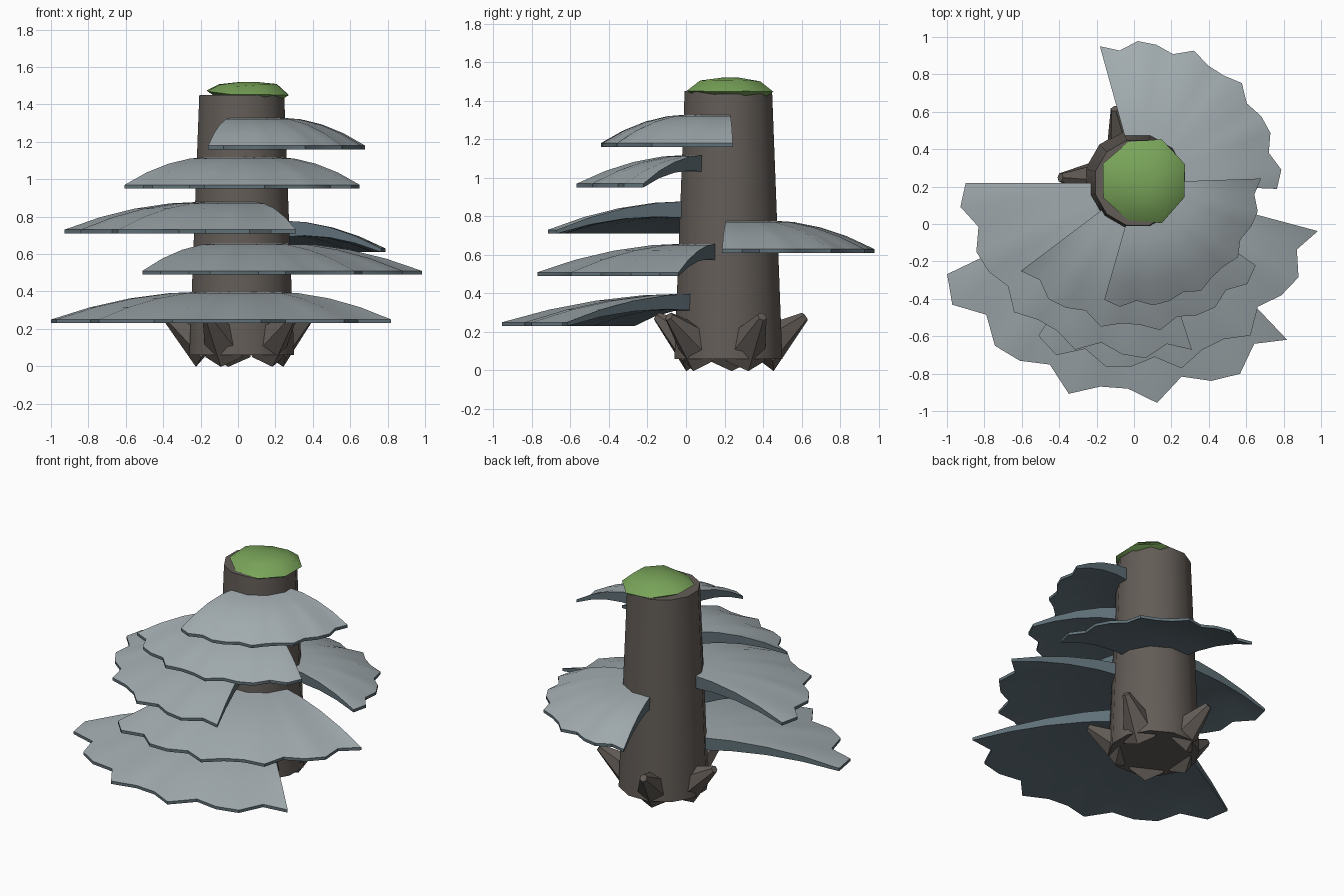
import bpy, bmesh, math
from mathutils import Vector

if "Cube" in bpy.data.objects:
    bpy.data.objects.remove(bpy.data.objects["Cube"])

CX, CY = 0.02, 0.22          # trunk axis


def material(name, rgb):
    m = bpy.data.materials.new(name)
    m.diffuse_color = (*rgb, 1)
    m.use_nodes = True
    m.node_tree.nodes["Principled BSDF"].inputs["Base Color"].default_value = m.diffuse_color
    return m


BARK = material("bark", (0.125, 0.108, 0.095))
TOP = material("shelf grey", (0.36, 0.41, 0.43))
UNDER = material("shelf blue grey", (0.115, 0.16, 0.185))
MOSS = material("moss green", (0.19, 0.37, 0.10))


def finish(name, bm, mats, angle):
    bmesh.ops.recalc_face_normals(bm, faces=bm.faces)
    mesh = bpy.data.meshes.new(name)
    bm.to_mesh(mesh)
    bm.free()
    ob = bpy.data.objects.new(name, mesh)
    bpy.context.collection.objects.link(ob)
    for m in mats:
        mesh.materials.append(m)
    bpy.ops.object.select_all(action='DESELECT')
    ob.select_set(True)
    bpy.context.view_layer.objects.active = ob
    bpy.ops.object.shade_smooth_by_angle(angle=math.radians(angle))
    return ob


def loft(bm, rings):
    """Join closed rings of points and cap both ends."""
    rows = [[bm.verts.new(p) for p in r] for r in rings]
    n = len(rows[0])
    for a, b in zip(rows, rows[1:]):
        for i in range(n):
            j = (i + 1) % n
            bm.faces.new((a[i], a[j], b[j], b[i]))
    bm.faces.new(rows[0])
    bm.faces.new(rows[-1])


def circle(x, y, z, r, n, wob=0.0, tilt=0.0):
    pts = []
    for i in range(n):
        a = 2 * math.pi * (i + 0.5) / n
        rr = r * (1 + wob * math.sin(i * 2.3))
        dx = rr * math.cos(a)
        pts.append((x + dx, y + rr * math.sin(a), z + tilt * dx + wob * 0.2 * math.cos(i * 1.9)))
    return pts


# trunk
bm = bmesh.new()
loft(bm, [circle(CX, CY, 0.06, 0.29, 12), circle(CX, CY, 1.45, 0.235, 12)])
finish("trunk", bm, [BARK], 35)

# roots: blunt six-sided cones leaning out and up
for k, deg in enumerate((25, 107, 176, 243, 312)):
    a = math.radians(deg)
    out = Vector((math.cos(a), math.sin(a), 0))
    side = Vector((-math.sin(a), math.cos(a), 0))
    base = Vector((CX, CY, 0.10)) + out * 0.17
    tip = Vector((CX, CY, 0.28)) + out * 0.415
    up = (tip - base).normalized().cross(side)
    rings = []
    for c, r in ((base, 0.128), (tip, 0.025)):
        rings.append([c + r * (up * math.cos(i * math.pi / 3) + side * math.sin(i * math.pi / 3))
                      for i in range(6)])
    bm = bmesh.new()
    loft(bm, rings)
    finish(f"root_{k + 1}", bm, [BARK], 30)

# bracket shelves: drooping fan sectors with a ragged rim
RAG = (0, .05, -.05, .025, .01, -.045, .05, -.02, -.025, .045, -.06, 0, .025, -.06, .025)
RINGS = 5


def shelf(name, start, radius, z, rag=1.0, flip=False):
    bm = bmesh.new()
    rag_list = RAG[::-1] if flip else RAG
    n = len(RAG)
    top, low = [], []
    for i, w in enumerate(rag_list):
        a = math.radians(start + 108 * i / (n - 1))
        for t_row, is_top in ((top, True), (low, False)):
            col = []
            for k in range(RINGS):
                t = k / (RINGS - 1)
                r = 0.2 + (radius * (1 + w * rag) - 0.2) * t
                h = z - 0.15 * t * t - (0 if is_top else 0.09 - 0.07 * t)
                col.append(bm.verts.new((CX + r * math.cos(a), CY + r * math.sin(a), h)))
            t_row.append(col)
    for i in range(n - 1):
        for k in range(RINGS - 1):
            bm.faces.new((top[i][k], top[i][k + 1], top[i + 1][k + 1], top[i + 1][k]))
            f = bm.faces.new((low[i][k], low[i + 1][k], low[i + 1][k + 1], low[i][k + 1]))
            f.material_index = 1
        for k in (0, RINGS - 1):          # inner wall and rim
            f = bm.faces.new((top[i][k], top[i + 1][k], low[i + 1][k], low[i][k]))
            f.material_index = 1
    for i in (0, n - 1):                  # straight cut ends
        for k in range(RINGS - 1):
            f = bm.faces.new((top[i][k], top[i][k + 1], low[i][k + 1], low[i][k]))
            f.material_index = 1
    finish(name, bm, [TOP, UNDER], 35)


shelf("shelf_1", 205.6, 1.13, 0.40)
shelf("shelf_2", 237, 0.975, 0.66, 0.9)
shelf("shelf_3_back", -2.5, 0.745, 0.78, 0.7)
shelf("shelf_4_left", 180, 0.92, 0.88, 0.8)
shelf("shelf_5", 217, 0.77, 1.12, 0.7, True)
shelf("shelf_6_top", 254, 0.65, 1.33, 0.6)

# moss cap
bm = bmesh.new()
mx, my = 0.055, 0.23
loft(bm, [circle(mx, my, 1.415, 0.17, 8, 0.05, -0.08),
          circle(mx, my, 1.455, 0.235, 8, 0.04, -0.06),
          circle(mx, my, 1.503, 0.165, 8, 0.03, 0),
          circle(mx, my, 1.52, 0.05, 8)])
finish("moss_cap", bm, [MOSS], 60)
